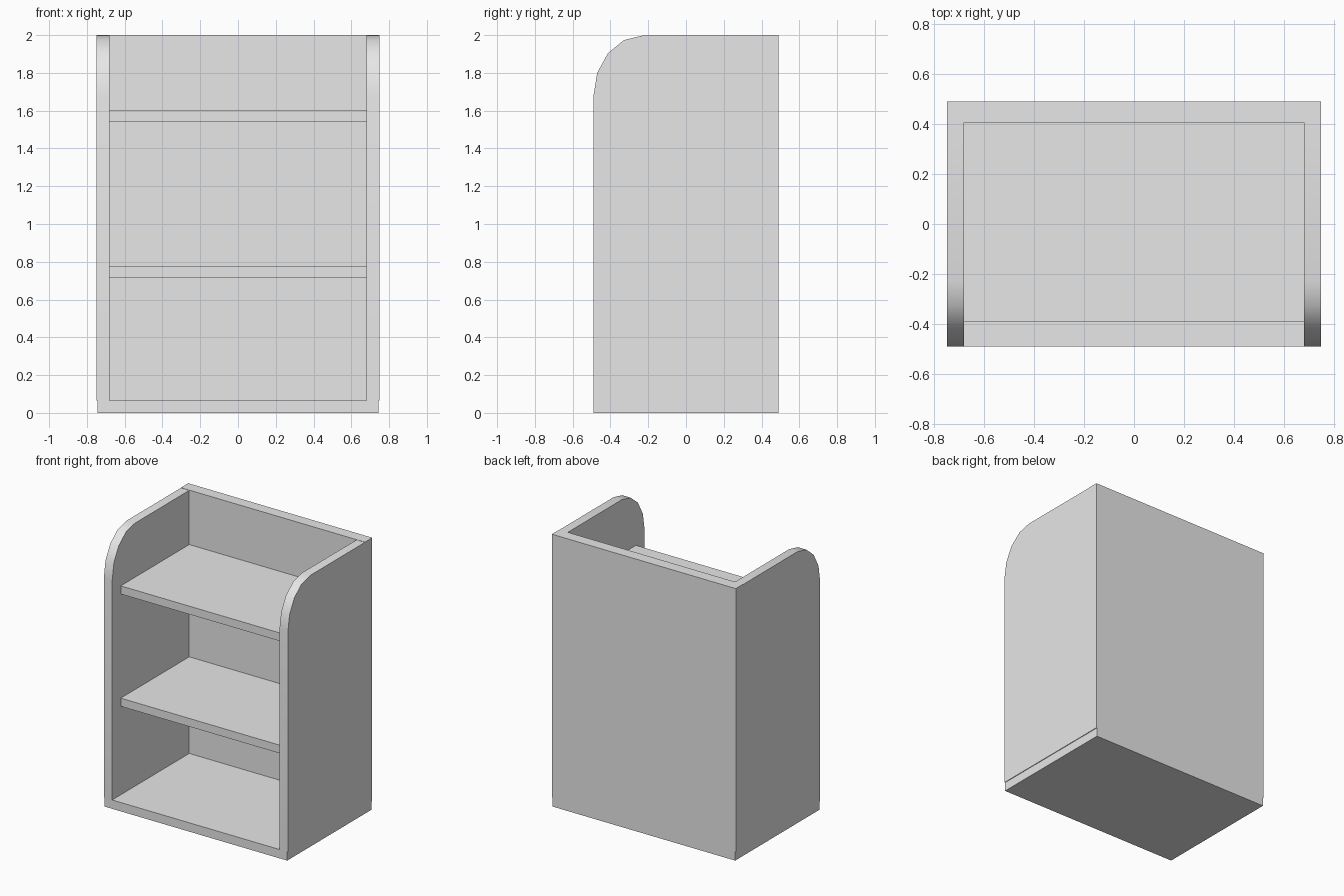
import bpy, bmesh, math

cube = bpy.data.objects.get("Cube")
if cube:
    bpy.data.objects.remove(cube, do_unlink=True)

grey = bpy.data.materials.new("plain_grey")
grey.use_nodes = True
grey.diffuse_color = (0.8, 0.8, 0.8, 1)
grey.node_tree.nodes["Principled BSDF"].inputs["Base Color"].default_value = (0.8, 0.8, 0.8, 1)


def extruded(name, profile, x0, x1):
    """Extrude a (y, z) profile along x."""
    bm = bmesh.new()
    face = bm.faces.new([bm.verts.new((x0, y, z)) for y, z in profile])
    out = bmesh.ops.extrude_face_region(bm, geom=[face])
    moved = [v for v in out["geom"] if isinstance(v, bmesh.types.BMVert)]
    bmesh.ops.translate(bm, verts=moved, vec=(x1 - x0, 0, 0))
    bmesh.ops.recalc_face_normals(bm, faces=bm.faces)
    mesh = bpy.data.meshes.new(name)
    bm.to_mesh(mesh)
    bm.free()
    mesh.materials.append(grey)
    obj = bpy.data.objects.new(name, mesh)
    bpy.context.collection.objects.link(obj)
    return obj


def board(name, half_width, y0, y1, z0, z1):
    return extruded(name, [(y0, z0), (y1, z0), (y1, z1), (y0, z1)], -half_width, half_width)


FRONT, BACK, INNER_BACK = -0.49, 0.49, 0.405
OUTER, INNER, BASE_TOP = 0.748, 0.68, 0.065

# Base, back and shelves
board("base", 0.743, FRONT, BACK, 0, BASE_TOP)
board("back_panel", OUTER, INNER_BACK, BACK, BASE_TOP, 2.0)
board("lower_shelf", INNER, -0.39, INNER_BACK, 0.715, 0.775)
board("upper_shelf", INNER, -0.39, INNER_BACK, 1.54, 1.60)

# Side panels with a rounded upper front corner
top, radius_y, radius_z, steps = 1.998, 0.262, 0.32, 4
profile = [(INNER_BACK, BASE_TOP), (FRONT, BASE_TOP)]
for i in range(steps + 1):
    a = math.pi / 2 * i / steps
    profile.append((FRONT + radius_y * (1 - math.cos(a)),
                    top - radius_z * (1 - math.sin(a))))
profile.append((INNER_BACK, top))

for name, s in (("left_side", 1), ("right_side", -1)):
    side = extruded(name, profile, s * INNER, s * OUTER)
    bpy.ops.object.select_all(action="DESELECT")
    side.select_set(True)
    bpy.context.view_layer.objects.active = side
    bpy.ops.object.shade_smooth_by_angle(angle=math.radians(30))
